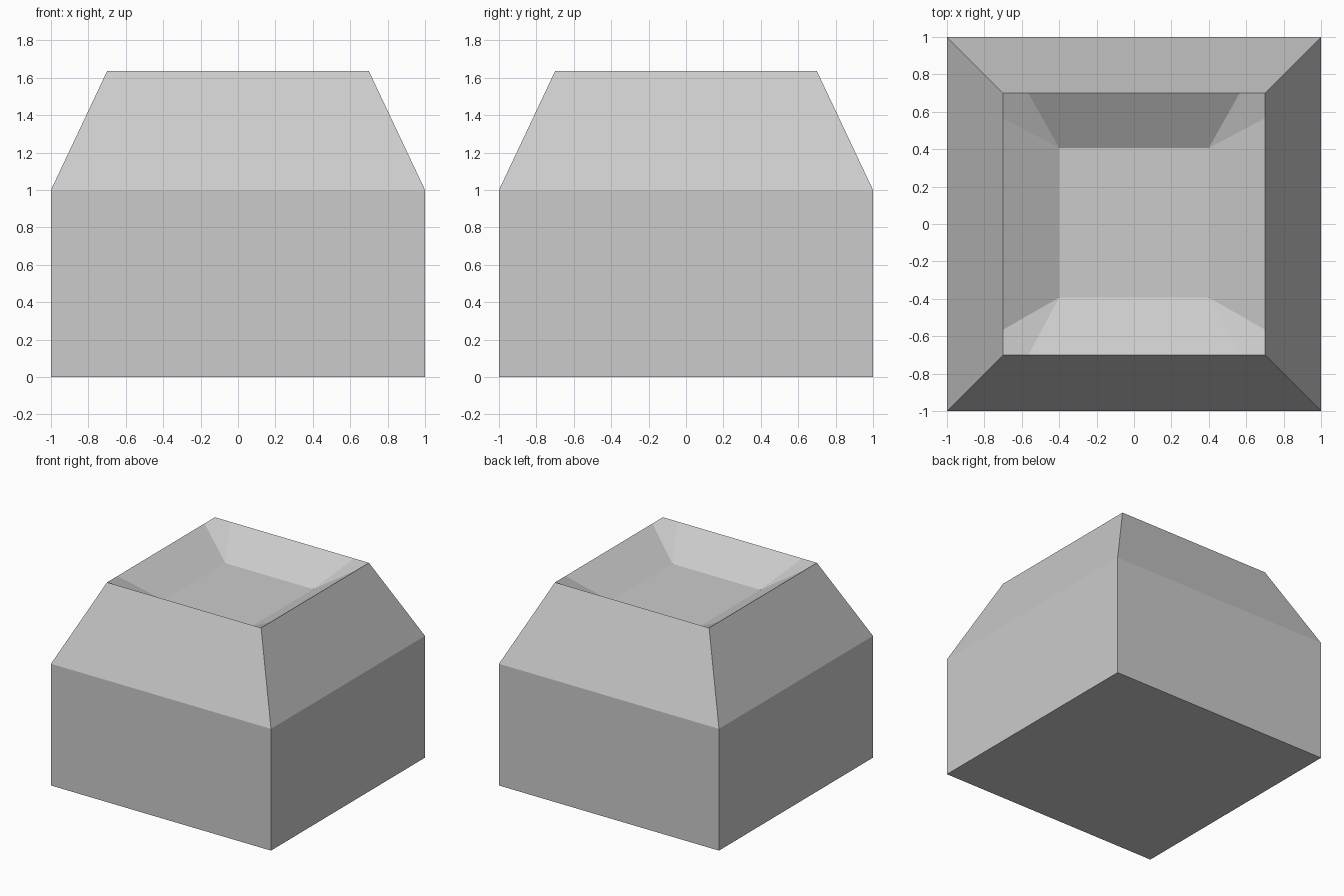
import bpy
import bmesh

if "Cube" in bpy.data.objects:
    bpy.data.objects.remove(bpy.data.objects["Cube"])

RIM, RIM_Z = 0.70, 1.635       # half width and height of the top opening
FLOOR, FLOOR_Z = 0.40, 1.45    # half width and height of the recess floor
CUT = 0.565                    # where the corner facets meet the rim
SHIFT = 0.007                  # the recess floor sits slightly towards the back
CORNERS = [(-1, -1), (1, -1), (1, 1), (-1, 1)]

bm = bmesh.new()


def ring(half, z, dy=0.0):
    return [bm.verts.new((sx * half, sy * half + dy, z)) for sx, sy in CORNERS]


# Outer shell: square base, upright walls, tapered shoulder
base = ring(1.0, 0.0)
waist = ring(1.0, 1.0)
rim = ring(RIM, RIM_Z)
floor = ring(FLOOR, FLOOR_Z, SHIFT)
bm.faces.new(base[::-1])
bm.faces.new(floor)

# Two points on the rim beside each corner: one before it, one after it
before, after = [], []
for i, (sx, sy) in enumerate(CORNERS):
    on_x = (sx * CUT, sy * RIM, RIM_Z)
    on_y = (sx * RIM, sy * CUT, RIM_Z)
    first, second = (on_y, on_x) if i % 2 == 0 else (on_x, on_y)
    before.append(bm.verts.new(first))
    after.append(bm.verts.new(second))

for i in range(4):
    j = (i + 1) % 4
    bm.faces.new((base[i], base[j], waist[j], waist[i]))
    bm.faces.new((waist[i], waist[j], rim[j], before[j], after[i], rim[i]))
    # Recess wall and folded corner facet
    bm.faces.new((floor[j], floor[i], after[i], before[j]))
    bm.faces.new((floor[i], before[i], rim[i], after[i]))

bmesh.ops.recalc_face_normals(bm, faces=bm.faces)
mesh = bpy.data.meshes.new("recessed_block")
bm.to_mesh(mesh)
bm.free()
block = bpy.data.objects.new("recessed_block", mesh)
bpy.context.collection.objects.link(block)
